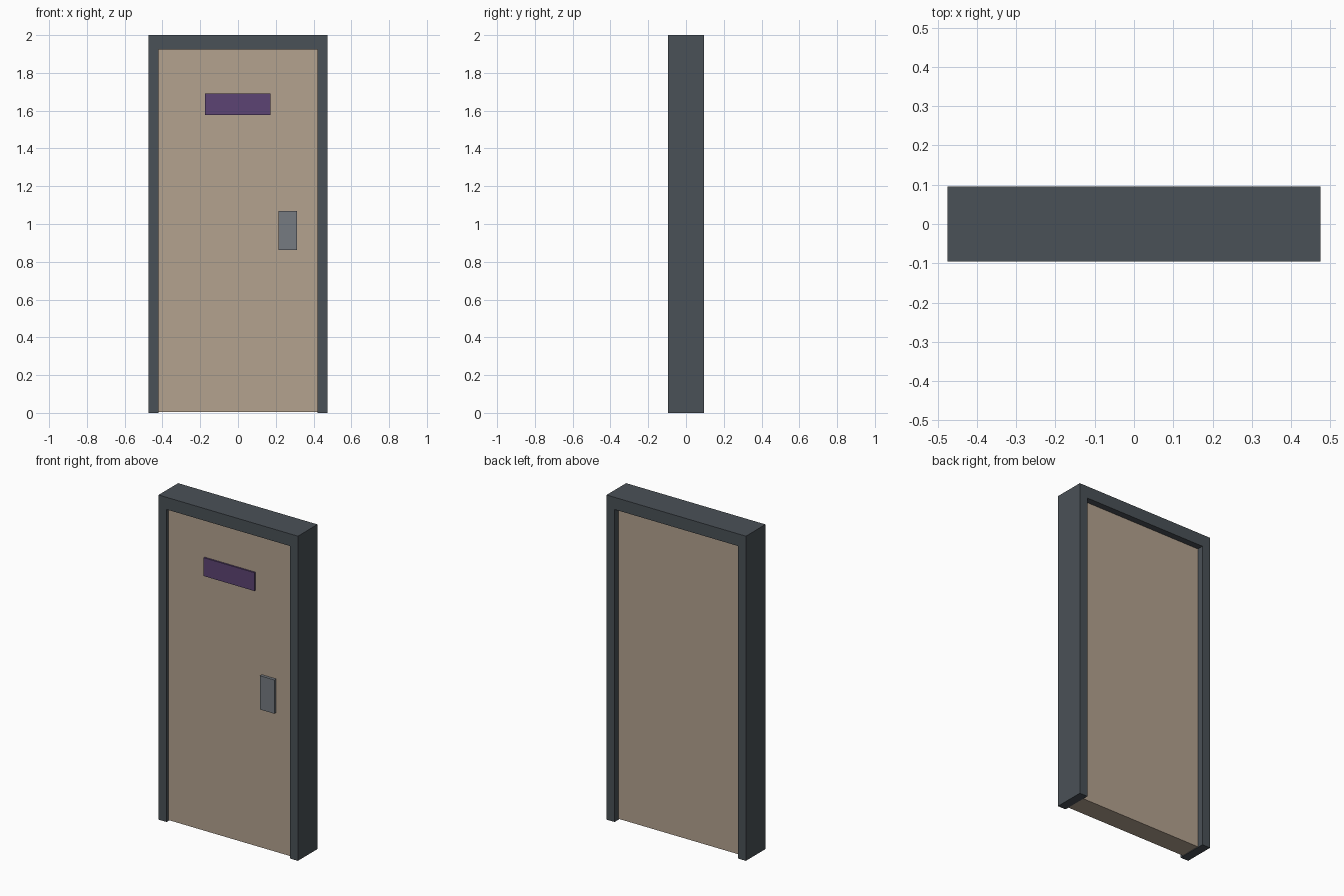
import bpy
import bmesh
from mathutils import Vector

cube = bpy.data.objects.get("Cube")
if cube:
    bpy.data.objects.remove(cube, do_unlink=True)


def linear(c):
    c /= 255
    return c / 12.92 if c <= 0.04045 else ((c + 0.055) / 1.055) ** 2.4


def material(name, *rgb):
    colour = (*[linear(c) for c in rgb], 1)
    mat = bpy.data.materials.new(name)
    mat.use_nodes = True
    mat.diffuse_color = colour
    bsdf = next(n for n in mat.node_tree.nodes if n.type == "BSDF_PRINCIPLED")
    bsdf.inputs["Base Color"].default_value = colour
    return mat


def extrude_profile(name, points, front, back, mat):
    """Extrude a front-facing (x, z) outline from y = front to y = back."""
    bm = bmesh.new()
    face = bm.faces.new([bm.verts.new((x, front, z)) for x, z in points])
    new = bmesh.ops.extrude_face_region(bm, geom=[face])["geom"]
    verts = [g for g in new if isinstance(g, bmesh.types.BMVert)]
    bmesh.ops.translate(bm, verts=verts, vec=Vector((0, back - front, 0)))
    bmesh.ops.recalc_face_normals(bm, faces=bm.faces)
    mesh = bpy.data.meshes.new(name)
    bm.to_mesh(mesh)
    bm.free()
    mesh.materials.append(mat)
    obj = bpy.data.objects.new(name, mesh)
    bpy.context.collection.objects.link(obj)
    return obj


def panel(name, x0, x1, z0, z1, front, back, mat):
    outline = [(x0, z0), (x1, z0), (x1, z1), (x0, z1)]
    return extrude_profile(name, outline, front, back, mat)


frame_grey = material("dark slate grey", 74, 81, 87)
door_tan = material("warm tan", 180, 162, 143)
sign_purple = material("muted purple", 92, 68, 115)
lock_grey = material("mid grey", 118, 123, 129)

half_w, half_d, height = 0.475, 0.095, 2.0
open_w, open_h = 0.42, 1.925
door_front, door_back = -0.075, 0.055

# Door frame: two jambs and a header in one outline, open at the floor
right_side = [(open_w, open_h), (open_w, 0), (half_w, 0), (half_w, height)]
left_side = [(-x, z) for x, z in reversed(right_side)]
extrude_profile("door_frame", right_side + left_side, -half_d, half_d, frame_grey)

# Door slab, recessed more deeply at the back
panel("door_slab", -open_w, open_w, 0.004, open_h, door_front, door_back, door_tan)

# Plates on the front of the door
panel("name_plate", -0.175, 0.172, 1.577, 1.69, door_front - 0.01, door_front, sign_purple)
panel("lock_plate", 0.215, 0.313, 0.862, 1.07, door_front - 0.018, door_front, lock_grey)
